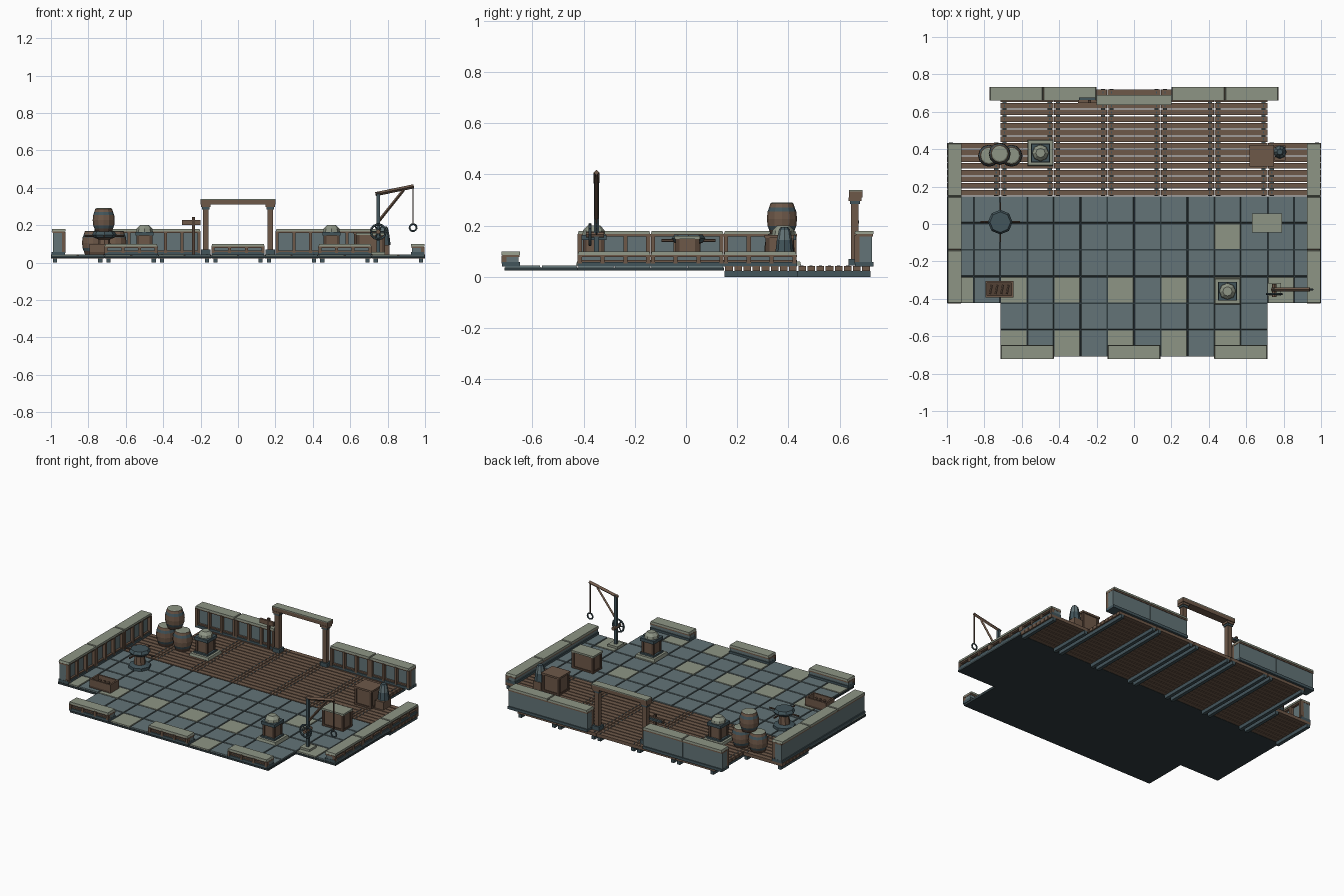
import bpy, bmesh, math
from mathutils import Matrix, Vector

if "Cube" in bpy.data.objects:
    bpy.data.objects.remove(bpy.data.objects["Cube"])

PALETTE = {
    "blue_stone": (0.125, 0.175, 0.185),
    "pale_stone": (0.27, 0.30, 0.235),
    "wood": (0.155, 0.098, 0.066),
    "dark_wood": (0.085, 0.052, 0.036),
    "iron": (0.055, 0.09, 0.105),
    "dark_slab": (0.03, 0.045, 0.05),
}
MATS = []
for mat_name, rgb in PALETTE.items():
    m = bpy.data.materials.new(mat_name)
    m.use_nodes = True
    m.diffuse_color = (*rgb, 1)
    m.node_tree.nodes["Principled BSDF"].inputs["Base Color"].default_value = (*rgb, 1)
    MATS.append(m)
BLUE, PALE, WOOD, DARK, IRON, SLAB = range(len(MATS))
T = 1 / 7          # tile pitch
FLOOR = 0.044      # walking level


def box(bm, x0, x1, y0, y1, z0, z1, mat, taper=1):
    """Axis-aligned block whose top can be narrowed."""
    mtx = Matrix.Translation(((x0 + x1) / 2, (y0 + y1) / 2, (z0 + z1) / 2))
    mtx = mtx @ Matrix.Diagonal((x1 - x0, y1 - y0, z1 - z0, 1))
    verts = bmesh.ops.create_cube(bm, size=1, matrix=mtx)["verts"]
    for f in {f for v in verts for f in v.link_faces}:
        f.material_index = mat
    for v in verts:
        if v.co.z > (z0 + z1) / 2:
            v.co.x = (x0 + x1) / 2 + (v.co.x - (x0 + x1) / 2) * taper
            v.co.y = (y0 + y1) / 2 + (v.co.y - (y0 + y1) / 2) * taper


def block(bm, x, y, z0, w, d, h, mat, taper=1):
    box(bm, x - w / 2, x + w / 2, y - d / 2, y + d / 2, z0, z0 + h, mat, taper)


def rod(bm, a, b, r, mat, sides=6):
    a, b = Vector(a), Vector(b)
    d = b - a
    mtx = Matrix.Translation((a + b) / 2) @ d.to_track_quat("Z", "Y").to_matrix().to_4x4()
    verts = bmesh.ops.create_cone(bm, cap_ends=True, segments=sides, radius1=r,
                                  radius2=r, depth=d.length, matrix=mtx)["verts"]
    for f in {f for v in verts for f in v.link_faces}:
        f.material_index = mat


def lathe(bm, profile, x, y, z, sides=12):
    """Revolve (radius, height, material of the band above) points."""
    rings = []
    for r, h, _ in profile:
        rings.append([bm.verts.new((x + r * math.cos(2 * math.pi * i / sides),
                                    y + r * math.sin(2 * math.pi * i / sides), z + h))
                      for i in range(sides)])
    for k in range(len(rings) - 1):
        for i in range(sides):
            j = (i + 1) % sides
            f = bm.faces.new((rings[k][i], rings[k][j], rings[k + 1][j], rings[k + 1][i]))
            f.material_index = profile[k][2]
    bm.faces.new(rings[0][::-1]).material_index = profile[0][2]
    bm.faces.new(rings[-1]).material_index = profile[-1][2]


def ring(bm, center, r, thick, mat, n=12):
    """Hoop standing in the XZ plane."""
    c = Vector(center)
    pts = [c + Vector((r * math.cos(2 * math.pi * i / n), 0, r * math.sin(2 * math.pi * i / n)))
           for i in range(n)]
    for i in range(n):
        rod(bm, pts[i], pts[(i + 1) % n], thick, mat)


def finish(name, bm, mtx=None):
    me = bpy.data.meshes.new(name)
    for m in MATS:
        me.materials.append(m)
    bm.to_mesh(me)
    bm.free()
    ob = bpy.data.objects.new(name, me)
    bpy.context.collection.objects.link(ob)
    if mtx:
        ob.matrix_world = mtx
    return ob


# Stone paving: six rows, the four rear ones full width
bm = bmesh.new()
for row in range(6):
    y1 = 0.148 - row * T
    half = 7 if row < 4 else 5
    for col in range(-half, half):
        pale = (row in (3, 5) and col % 2 == 1) or (row == 1 and col == 3)
        x0 = col * T
        box(bm, x0, x0 + T, y1 - T, y1, 0.024, 0.037, SLAB)
        box(bm, x0 + .003, x0 + T - .003, y1 - T + .003, y1 - .003, 0.037, FLOOR,
            PALE if pale else BLUE, 0.98)
finish("stone_paving", bm)

# Timber deck: planks in two-tile modules, joists under each module end
bm = bmesh.new()
for band, modules in ((0, 7), (1, 5)):
    for i in range(modules):
        cx = (i - (modules - 1) / 2) * 2 * T
        y0 = 0.15 + band * 2 * T
        for k in range(8):
            yk = y0 + (k + .5) * T / 4
            block(bm, cx, yk, 0.022, 2 * T - .003, T / 4 - .006, 0.021, WOOD)
            for s in (-1, 1):
                block(bm, cx + s * (T - .022), yk, 0.043, 0.006, 0.012, 0.002, IRON)
        for s in (-1, 1):
            block(bm, cx + s * (T - .022), y0 + T, 0, 0.022, 2 * T, 0.022, IRON)
finish("timber_deck", bm)


def wall(name, x, y, angle, height):
    """One wall module; framed side faces local -y."""
    bm = bmesh.new()
    top = FLOOR + height
    box(bm, -T, T, -.036, .036, FLOOR - .004, FLOOR + .014, IRON)
    box(bm, -T + .001, T - .001, -.018, .030, FLOOR + .014, top - .014, BLUE)
    box(bm, -T, T, -.033, .033, top - .022, top - .013, WOOD)
    box(bm, -T + .001, T - .001, -.038, .036, top - .013, top, PALE, 0.97)
    box(bm, -T, T, -.030, -.018, FLOOR + .014, FLOOR + .022, WOOD)
    for k in range(4):
        px = -T + .009 + k * (2 * T - .018) / 3
        block(bm, px, -.025, FLOOR + .008, 0.016, 0.026, height - .024, WOOD)
    finish(name, bm, Matrix.Translation((x, y, 0)) @ Matrix.Rotation(angle, 4, "Z"))


# Tall walls at the rear and the right, low walls in front and at the left
for s, side in ((-1, "right"), (1, "left")):
    for k in range(2):
        wall(f"rear_wall_{side}_{k + 1}", s * (0.2 + T + k * 2 * T), 0.697, 0, 0.136)
for k in range(3):
    y = 0.29 - k * 2 * T
    wall(f"right_tall_wall_{k + 1}", -0.96, y, math.pi / 2, 0.136)
    wall(f"left_low_wall_{k + 1}", 0.96, y, math.pi / 2, 0.055)
    wall(f"front_low_wall_{k + 1}", (k - 1) * 4 * T, -0.684, 0, 0.055)

# Gateway
bm = bmesh.new()
for s in (-1, 1):
    block(bm, s * .172, .66, FLOOR, .05, .05, .025, IRON)
    block(bm, s * .172, .66, FLOOR + .025, .03, .03, .23, WOOD)
    block(bm, s * .172, .66, .285, .04, .04, .012, IRON)
    block(bm, s * .172, .66, .297, .05, .05, .014, WOOD)
box(bm, -.2, .2, .637, .69, .311, .334, WOOD)
box(bm, -.2, .2, .637, .69, .334, .34, PALE)
finish("gateway", bm)

# Signpost beside the gateway
bm = bmesh.new()
block(bm, -.238, .655, FLOOR, .014, .014, .2, DARK)
box(bm, -.3, -.2, .648, .662, .2, .228, WOOD)
box(bm, -.295, -.205, .662, .676, .208, .22, IRON)
finish("signpost", bm)

# Barrels
BARREL = [(.044, 0, DARK), (.05, .018, IRON), (.056, .034, WOOD), (.059, .062, WOOD),
          (.056, .09, IRON), (.05, .106, WOOD), (.045, .122, PALE), (.038, .126, PALE)]
for name, x, y, z in (("barrel_right", -.775, .365, FLOOR), ("barrel_left", -.655, .365, FLOOR),
                      ("barrel_top", -.718, .375, FLOOR + .121)):
    bm = bmesh.new()
    lathe(bm, BARREL, x, y, z)
    finish(name, bm)

# Lantern pedestals
for name, x, y in (("lantern_rear", -.5, .38), ("lantern_front", .5, -.36)):
    bm = bmesh.new()
    block(bm, x, y, FLOOR, .14, .14, .016, PALE, .94)
    block(bm, x, y, FLOOR + .016, .1, .1, .01, IRON)
    block(bm, x, y, FLOOR + .026, .074, .074, .074, WOOD)
    for sx in (-1, 1):
        for sy in (-1, 1):
            block(bm, x + sx * .035, y + sy * .035, FLOOR + .026, .014, .014, .074, DARK)
    block(bm, x, y, FLOOR + .1, .098, .098, .02, IRON)
    lathe(bm, [(.045, 0, PALE), (.042, .018, PALE), (.025, .036, PALE)], x, y, FLOOR + .12, 8)
    finish(name, bm)

# Capstan with four bars
bm = bmesh.new()
cx, cy = -.715, .01
lathe(bm, [(.066, 0, IRON), (.066, .018, IRON), (.036, .026, WOOD), (.03, .08, WOOD),
           (.056, .09, IRON), (.066, .105, IRON), (.055, .122, IRON)], cx, cy, FLOOR, 8)
for dx, dy in ((.105, 0), (0, .105)):
    rod(bm, (cx - dx, cy - dy, .142), (cx + dx, cy + dy, .142), .006, DARK)
finish("capstan", bm)

# Open slatted crate
bm = bmesh.new()
box(bm, -.795, -.645, -.392, -.305, FLOOR, FLOOR + .012, DARK)
for y in (-.387, -.31):
    block(bm, -.72, y, FLOOR, .15, .01, .055, WOOD)
for x in (-.79, -.65):
    block(bm, x, -.3485, FLOOR, .01, .087, .055, WOOD)
for k in range(4):
    rod(bm, (-.77 + k * .03, -.375, .075), (-.76 + k * .03, -.325, .075), .007, WOOD)
finish("open_crate", bm)


def crate(name, x, y, w, d, h, lid):
    bm = bmesh.new()
    block(bm, x, y, FLOOR, w - .016, d - .016, h - .012, WOOD)
    for sx in (-1, 1):
        for sy in (-1, 1):
            block(bm, x + sx * (w / 2 - .011), y + sy * (d / 2 - .011), FLOOR, .016, .016,
                  h - .012, DARK)
    block(bm, x, y, FLOOR, w - .008, d - .008, .012, DARK)
    block(bm, x, y, FLOOR + h - .012, w, d, .012, lid)
    finish(name, bm)


crate("wooden_crate", .683, .365, .13, .115, .12, WOOD)
crate("lidded_chest", .71, .005, .16, .1, .115, PALE)

# Pail on a small stand beside the crate
bm = bmesh.new()
block(bm, .78, .38, FLOOR, .06, .08, .05, WOOD)
lathe(bm, [(.036, 0, IRON), (.03, .05, BLUE), (.022, .09, IRON), (.015, .1, IRON)],
      .78, .385, FLOOR + .05, 8)
finish("pail", bm)

# Hoisting crane with winch wheel, rope and ring
bm = bmesh.new()
py = -.35
block(bm, .75, py, FLOOR, .07, .07, .014, PALE)
block(bm, .75, py, FLOOR, .018, .018, .33, IRON)
rod(bm, (.735, py, .366), (.94, py, .408), .011, WOOD, 4)
rod(bm, (.755, py, .225), (.885, py, .388), .008, WOOD, 4)
rod(bm, (.936, py, .4), (.936, py, .205), .004, DARK)
ring(bm, (.936, py, .187), .019, .005, IRON)
ring(bm, (.75, py - .025, .165), .04, .006, IRON)
for k in range(3):
    a = k * math.pi / 3
    v = Vector((.04 * math.cos(a), 0, .04 * math.sin(a)))
    c = Vector((.75, py - .025, .165))
    rod(bm, c - v, c + v, .004, IRON)
rod(bm, (.75, py - .04, .165), (.75, py + .03, .165), .012, WOOD, 8)
finish("hoisting_crane", bm)
